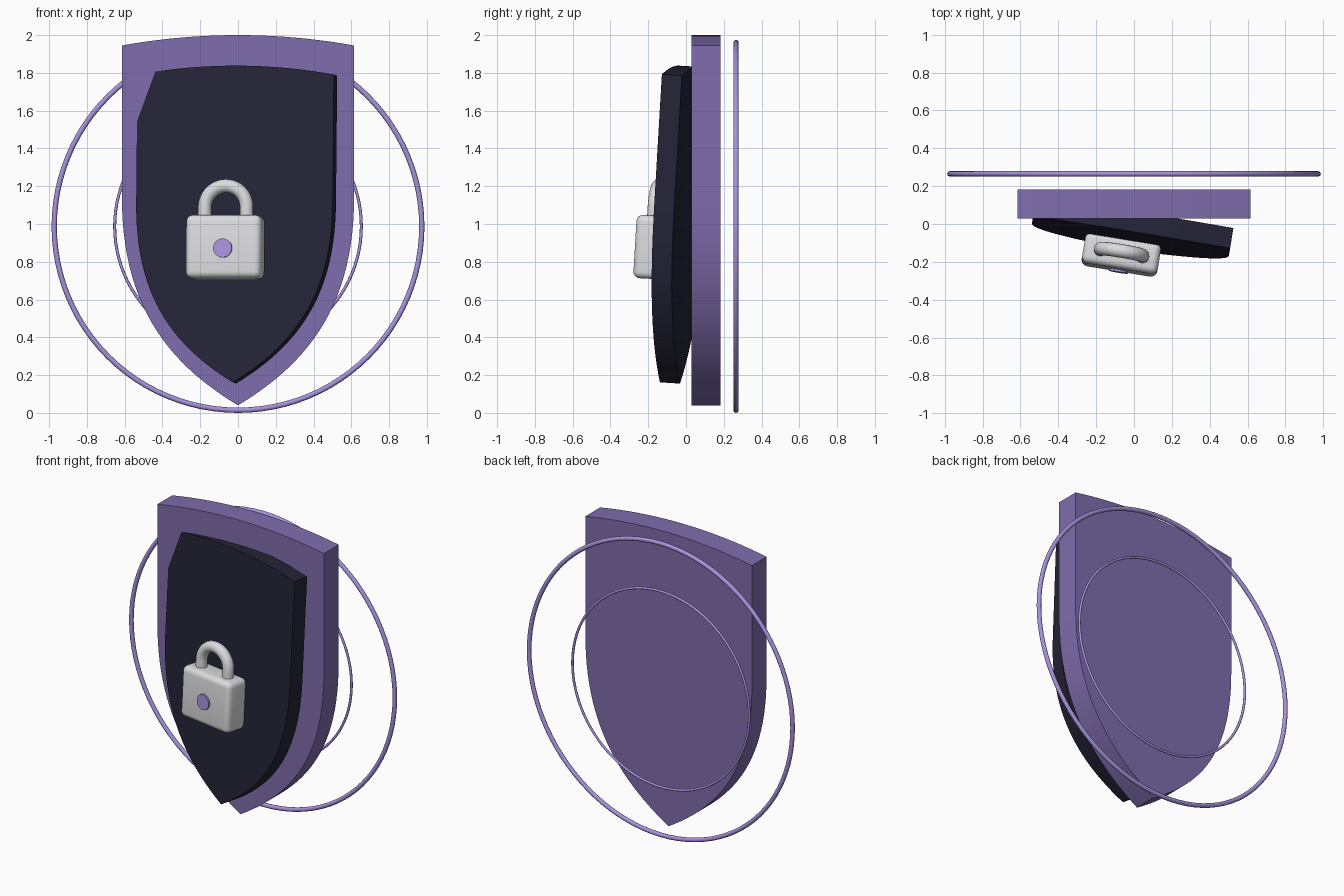
import bpy, bmesh, math
from mathutils import Matrix, Vector

if "Cube" in bpy.data.objects:
    bpy.data.objects.remove(bpy.data.objects["Cube"])


def material(name, rgb):
    m = bpy.data.materials.new(name)
    m.diffuse_color = [((c / 255 + 0.055) / 1.055) ** 2.4 for c in rgb] + [1]
    m.use_nodes = True
    m.node_tree.nodes["Principled BSDF"].inputs["Base Color"].default_value = m.diffuse_color
    return m


PURPLE = material("purple", (127, 109, 173))
LILAC = material("lilac", (167, 147, 220))
NAVY = material("dark navy", (36, 36, 56))
WHITE = material("off white", (220, 220, 222))

# Tilted frame shared by the front panel and the padlock
TILT = (Matrix.Translation((-0.02, -0.089, 1.0))
        @ Matrix.Rotation(math.radians(-9.3), 4, 'Z')
        @ Matrix.Rotation(math.radians(-3.4), 4, 'X'))


def finish(name, bm, mat, matrix=Matrix(), angle=35):
    bmesh.ops.recalc_face_normals(bm, faces=bm.faces)
    me = bpy.data.meshes.new(name)
    bm.to_mesh(me)
    bm.free()
    me.materials.append(mat)
    ob = bpy.data.objects.new(name, me)
    ob.matrix_world = matrix
    bpy.context.collection.objects.link(ob)
    bpy.ops.object.select_all(action='DESELECT')
    ob.select_set(True)
    bpy.context.view_layer.objects.active = ob
    bpy.ops.object.shade_smooth_by_angle(angle=math.radians(angle))
    return ob


def bezier(pts, n):
    """Points along a cubic curve, without the last one."""
    out = []
    for i in range(n):
        t = i / n
        w = ((1 - t) ** 3, 3 * t * (1 - t) ** 2, 3 * t * t * (1 - t), t ** 3)
        out.append(tuple(sum(k * p[a] for k, p in zip(w, pts)) for a in (0, 1)))
    return out


def shield(name, scale, y0, y1, mat, matrix):
    # Right half from top centre to bottom tip, then mirrored
    half = bezier([(0, 0.98), (0.205, 0.98), (0.41, 0.962), (0.615, 0.925)], 10)
    half += bezier([(0.615, 0.925), (0.615, 0.67), (0.615, 0.38), (0.615, 0.13)], 1)
    half += bezier([(0.615, 0.13), (0.615, -0.42), (0.4, -0.74), (0, -0.98)], 24)
    outline = half + [(0, -0.98)] + [(-x, z) for x, z in half[:0:-1]]
    bm = bmesh.new()
    face = bm.faces.new([bm.verts.new((x * scale, y0, z * scale)) for x, z in outline])
    ext = bmesh.ops.extrude_face_region(bm, geom=[face])
    bmesh.ops.translate(bm, vec=(0, y1 - y0, 0),
                        verts=[v for v in ext["geom"] if isinstance(v, bmesh.types.BMVert)])
    return finish(name, bm, mat, matrix)


def tube(name, path, radius, mat, matrix=Matrix(), closed=False, sides=16):
    """Round tube along a path lying in the xz plane."""
    bm = bmesh.new()
    rings, n = [], len(path)
    for i, p in enumerate(path):
        a = path[i - 1] if closed or i else p
        b = path[(i + 1) % n] if closed or i < n - 1 else p
        d = (b - a).normalized()
        side = Vector((d.z, 0, -d.x))
        rings.append([bm.verts.new(p + radius * (side * math.cos(u) + Vector((0, math.sin(u), 0))))
                      for u in (2 * math.pi * k / sides for k in range(sides))])
    for i in range(n if closed else n - 1):
        r, s = rings[i], rings[(i + 1) % n]
        for k in range(sides):
            j = (k + 1) % sides
            bm.faces.new((r[k], r[j], s[j], s[k]))
    if not closed:
        bm.faces.new(rings[0])
        bm.faces.new(rings[-1])
    return finish(name, bm, mat, matrix, 60)


def arc(cx, y, cz, r, total, n):
    return [Vector((cx + r * math.cos(total * i / n), y, cz + r * math.sin(total * i / n)))
            for i in range(n + 1)]


# Shields: straight back plate and tilted front panel
shield("back_shield", 1.0, 0.028, 0.183, PURPLE, Matrix.Translation((0, 0, 1.02)))
shield("front_panel", 0.857, 0.0, 0.108, NAVY, TILT)

# Two rings floating behind
for name, r, t in (("outer_ring", 0.973, 0.014), ("inner_ring", 0.653, 0.008)):
    tube(name, arc(0, 0.265, 0.987, r, 2 * math.pi, 96)[:-1], t, LILAC, closed=True, sides=12)

# Padlock body: rounded box
LOCK = TILT @ Matrix.Translation((-0.035, -0.072, -0.127))
bm = bmesh.new()
bmesh.ops.create_cube(bm, size=1)
bmesh.ops.scale(bm, vec=(0.405, 0.165, 0.335), verts=bm.verts)
bmesh.ops.bevel(bm, geom=bm.edges[:], offset=0.035, segments=5, profile=0.5, affect='EDGES')
finish("padlock_body", bm, WHITE, LOCK, 40)

# Padlock shackle: half circle with two straight legs
bow = arc(0, 0, 0.213, 0.112, math.pi, 24)
path = [Vector((0.112, 0, 0.1))] + bow + [Vector((-0.112, 0, 0.1))]
tube("padlock_shackle", path, 0.036, WHITE, LOCK)

# Round keyhole button on the padlock front
bm = bmesh.new()
bmesh.ops.create_cone(bm, cap_ends=True, segments=32, radius1=0.05, radius2=0.05, depth=0.03,
                      matrix=Matrix.Translation((0, -0.079, -0.01)) @ Matrix.Rotation(math.pi / 2, 4, 'X'))
finish("keyhole_button", bm, LILAC, LOCK)
